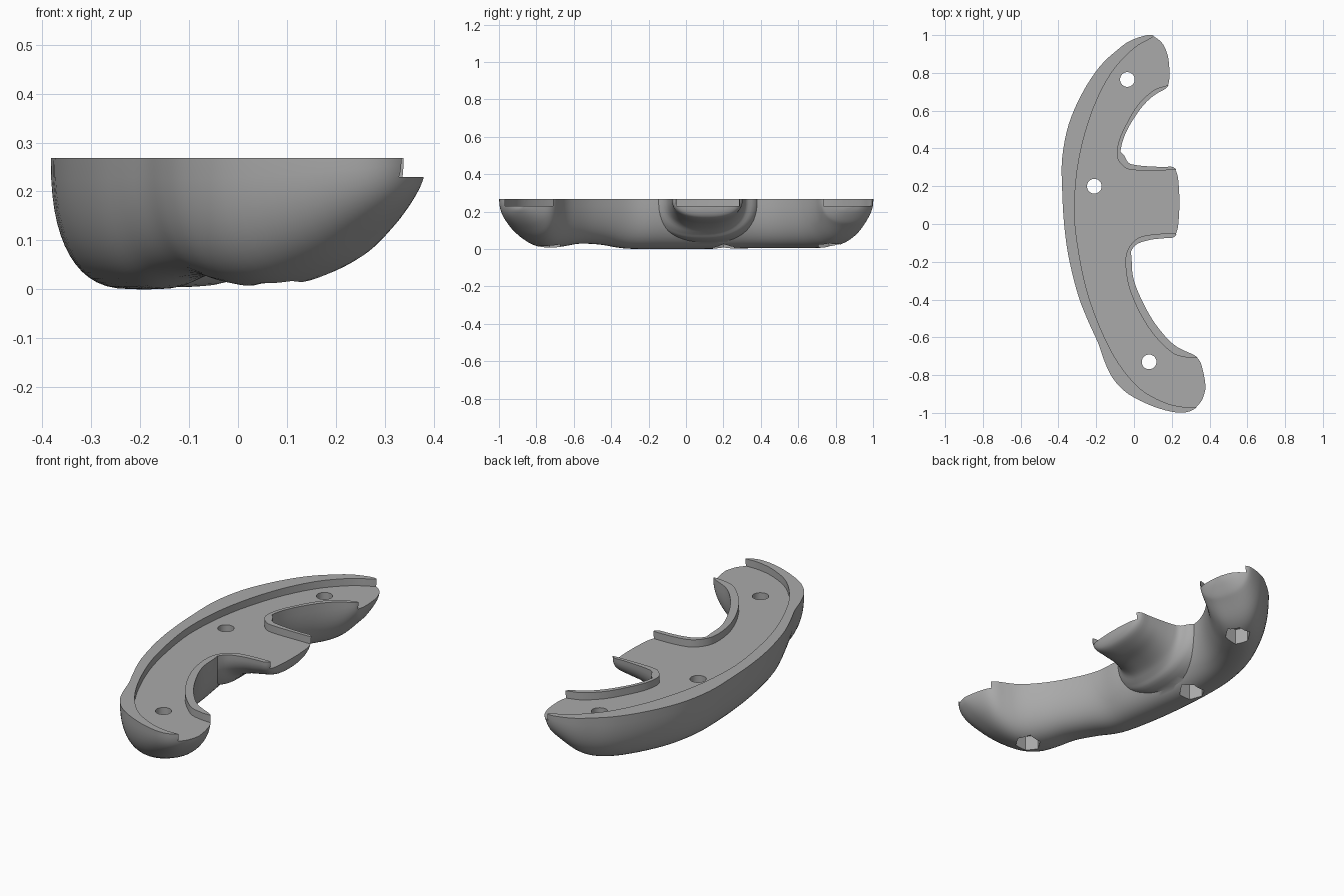
import bpy, bmesh, math
from mathutils import Vector

cube = bpy.data.objects.get("Cube")
if cube:
    bpy.data.objects.remove(cube, do_unlink=True)

TOP, FLOOR = 0.268, 0.23

grey = bpy.data.materials.new("plain grey")
grey.use_nodes = True
colour = (0.4, 0.4, 0.4, 1)
grey.diffuse_color = colour
grey.node_tree.nodes["Principled BSDF"].inputs["Base Color"].default_value = colour


def make_object(name, bm):
    bmesh.ops.recalc_face_normals(bm, faces=bm.faces)
    mesh = bpy.data.meshes.new(name)
    bm.to_mesh(mesh)
    bm.free()
    mesh.materials.append(grey)
    obj = bpy.data.objects.new(name, mesh)
    bpy.context.collection.objects.link(obj)
    return obj


def smooth_rows(rows, steps, closed=False):
    """Catmull-Rom interpolation through rows of any width."""
    rows = [Vector(r) for r in rows]
    n = len(rows)
    pick = (lambda i: rows[i % n]) if closed else (lambda i: rows[max(0, min(n - 1, i))])
    result = []
    for i in range(n if closed else n - 1):
        a, b, c, d = (pick(i + k) for k in (-1, 0, 1, 2))
        for s in range(steps):
            t = s / steps
            result.append(b + (c - a) * (t / 2)
                          + (a * 2 - b * 5 + c * 4 - d) * (t * t / 2)
                          + (b * 3 - a - c * 3 + d) * (t ** 3 / 2))
    if not closed:
        result.append(rows[-1])
    return result


def belly_loft(name, rows, steps, power, segments=28):
    """Loft of flat-topped, round-bellied sections.
    Each row: outer x, outer y, inner x, inner y, depth."""
    bm = bmesh.new()
    rings = []
    e = 2 / power
    for ox, oy, ix, iy, depth in smooth_rows(rows, steps):
        outer, inner = Vector((ox, oy, TOP)), Vector((ix, iy, TOP))
        mid, half = (outer + inner) / 2, (outer - inner) / 2
        ring = []
        for k in range(segments + 1):
            angle = math.pi * k / segments
            c, s = math.cos(angle), max(0, math.sin(angle))
            if k in (0, segments):
                s = 0
            p = mid + half * math.copysign(abs(c) ** e, c)
            p.z = TOP - depth * s ** e
            ring.append(bm.verts.new(p))
        rings.append(ring)
    for r, q in zip(rings, rings[1:]):
        for k in range(segments + 1):
            j = (k + 1) % (segments + 1)
            bm.faces.new((r[k], r[j], q[j], q[k]))
    bm.faces.new(rings[0])
    bm.faces.new(rings[-1])
    return make_object(name, bm)


def prism(name, points, low, high):
    bm = bmesh.new()
    face = bm.faces.new([bm.verts.new((p[0], p[1], low)) for p in points])
    new = bmesh.ops.extrude_face_region(bm, geom=[face])["geom"]
    verts = [v for v in new if isinstance(v, bmesh.types.BMVert)]
    bmesh.ops.translate(bm, verts=verts, vec=(0, 0, high - low))
    return make_object(name, bm)


def combine(target, tool, operation):
    mod = target.modifiers.new(tool.name, "BOOLEAN")
    mod.operation, mod.solver, mod.object = operation, "EXACT", tool
    bpy.context.view_layer.objects.active = target
    bpy.ops.object.modifier_apply(modifier=mod.name)
    bpy.data.objects.remove(tool, do_unlink=True)


# Curved main body
body = belly_loft("curved_grip_body", [
    (.178, .9, .187, .84, .045), (.155, .955, .19, .78, .075),
    (.11, .993, .182, .735, .12), (.07, 1, .165, .715, .15),
    (-.02, .97, .12, .69, .215), (-.09, .92, .07, .65, .25),
    (-.18, .835, .02, .59, .262), (-.27, .7, -.035, .5, .263),
    (-.345, .53, -.065, .42, .263), (-.38, .35, -.075, .33, .264),
    (-.38, .18, -.07, .18, .267), (-.37, 0, -.04, 0, .268),
    (-.345, -.18, -.015, -.16, .268), (-.295, -.38, -.005, -.28, .265),
    (-.24, -.52, .035, -.39, .245), (-.19, -.63, .1, -.51, .24),
    (-.155, -.73, .17, -.6, .255), (-.11, -.82, .22, -.645, .262),
    (-.03, -.9, .27, -.672, .25), (.1, -.965, .32, -.695, .21),
    (.22, -.997, .35, -.725, .153), (.3, -.99, .368, -.78, .105),
    (.355, -.945, .378, -.83, .065), (.378, -.88, .38, -.86, .042)], 4, 2.4)

# Middle tab with a flared root: x, low y, high y, depth
tab_rows = [(-.2, -.22, .44, .25), (-.07, -.19, .38, .22), (-.03, -.165, .325, .19),
            (.01, -.11, .312, .16), (.08, -.085, .305, .135), (.15, -.076, .302, .122),
            (.21, -.07, .3, .105), (.232, -.03, .26, .08), (.24, .06, .17, .045)]
tab = belly_loft("middle_tab", [(x, hi, x, lo, d) for x, lo, hi, d in tab_rows], 4, 2.4)
combine(body, tab, "UNION")

# Recessed floor, leaving a raised rim on both long edges
recess = prism("recess_cutter", smooth_rows([
    (.25, 1.1), (.1, .99), (0, .93), (-.12, .8), (-.22, .6), (-.29, .35),
    (-.315, .1), (-.3, -.1), (-.25, -.35), (-.17, -.57), (-.08, -.74),
    (.03, -.87), (.15, -.94), (.25, -.967), (.34, -.968), (.5, -.965),
    (.5, -.71), (.34, -.71), (.27, -.705), (.2, -.68), (.1, -.58),
    (.02, -.45), (-.03, -.32), (-.045, -.2), (-.03, -.13), (.02, -.075),
    (.1, -.055), (.21, -.05), (.4, -.05), (.4, .285), (.21, .285),
    (0, .285), (-.06, .31), (-.09, .36), (-.08, .44), (-.04, .53),
    (.02, .63), (.1, .705), (.18, .735), (.4, .8)], 4, closed=True), FLOOR, 0.5)
combine(body, recess, "DIFFERENCE")


# Screw holes with hexagonal nut pockets underneath
def ring_points(x, y, radius, count):
    turn = 2 * math.pi / count
    return [(x + radius * math.cos(i * turn), y + radius * math.sin(i * turn))
            for i in range(count)]


for x, y in ((-.035, .765), (-.21, .2), (.08, -.73)):
    combine(body, prism("screw_hole", ring_points(x, y, .039, 32), -.1, .5), "DIFFERENCE")
    combine(body, prism("nut_pocket", ring_points(x, y, .065, 6), -.1, .09), "DIFFERENCE")

# Smooth shading with crisp edges
bpy.ops.object.select_all(action="DESELECT")
body.select_set(True)
bpy.context.view_layer.objects.active = body
bpy.ops.object.shade_smooth_by_angle(angle=math.radians(35))
